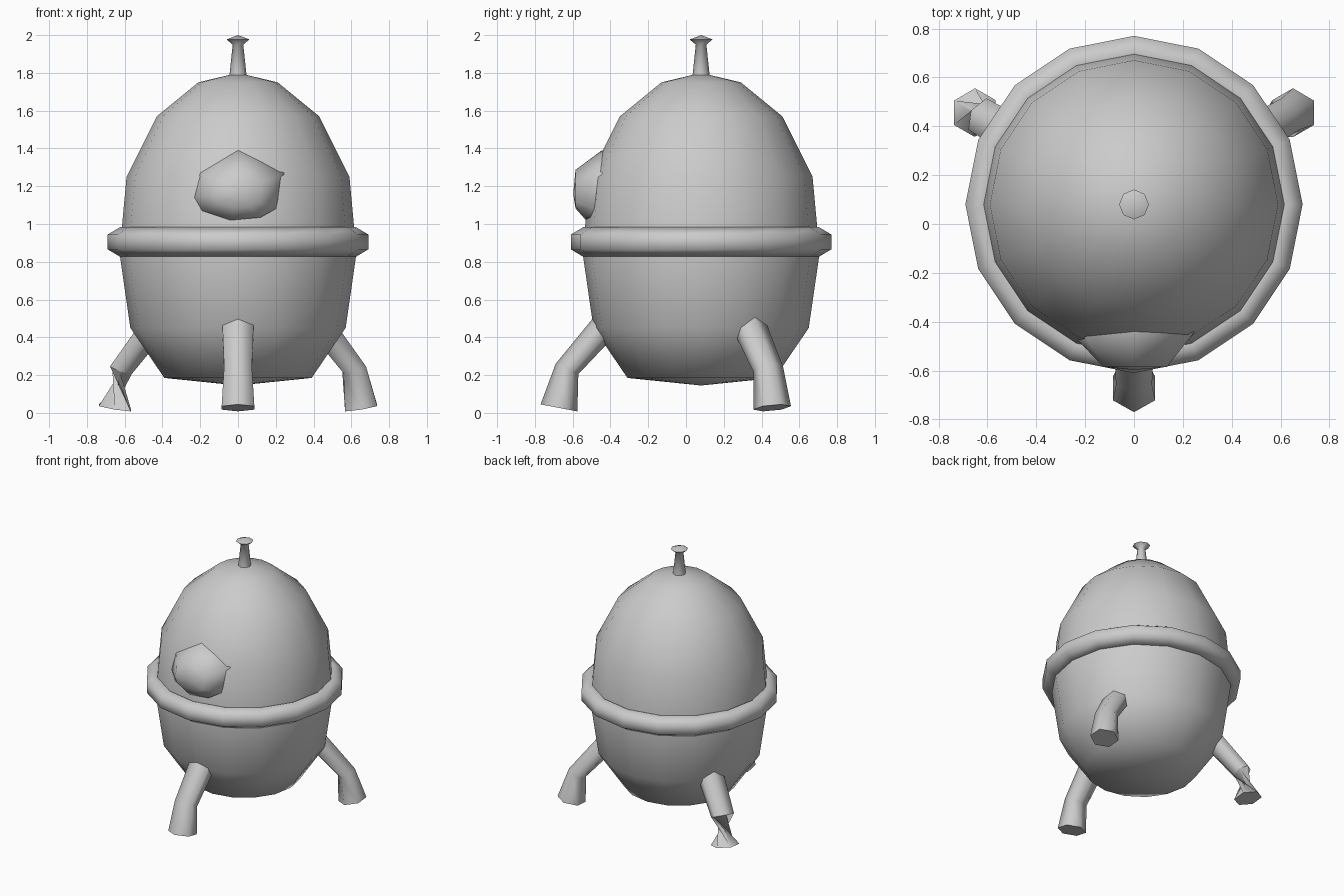
import bpy, bmesh
from math import pi, sin, cos, radians
from mathutils import Matrix, Vector

cube = bpy.data.objects.get("Cube")
if cube:
    bpy.data.objects.remove(cube)

grey = bpy.data.materials.new("plain grey")
grey.use_nodes = True
grey.diffuse_color = (0.6, 0.6, 0.6, 1)
grey.node_tree.nodes["Principled BSDF"].inputs["Base Color"].default_value = (0.6, 0.6, 0.6, 1)

AXIS = Vector((0, 0.08, 0))  # vertical axis of the egg


def loft(name, rings, closed=False, caps=(True, True), twist_at=None):
    """Skin equal-length rings of points; twist_at crosses that span half a turn."""
    bm = bmesh.new()
    loops = [[bm.verts.new(p) for p in ring] for ring in rings]
    n = len(loops[0])
    spans = len(loops) if closed else len(loops) - 1
    for i in range(spans):
        a, b = loops[i], loops[(i + 1) % len(loops)]
        shift = n // 2 if i == twist_at else 0
        for k in range(n):
            bm.faces.new((a[k], a[(k + 1) % n], b[(k + 1 + shift) % n], b[(k + shift) % n]))
    if not closed:
        for use, loop in zip(caps, (loops[0], loops[-1])):
            if use:
                bm.faces.new(loop)
    bmesh.ops.remove_doubles(bm, verts=bm.verts, dist=0.0005)
    bmesh.ops.recalc_face_normals(bm, faces=bm.faces)
    mesh = bpy.data.meshes.new(name)
    bm.to_mesh(mesh)
    bm.free()
    mesh.materials.append(grey)
    obj = bpy.data.objects.new(name, mesh)
    bpy.context.collection.objects.link(obj)
    bpy.ops.object.select_all(action="DESELECT")
    obj.select_set(True)
    bpy.context.view_layer.objects.active = obj
    bpy.ops.object.shade_smooth_by_angle(angle=radians(75))
    return obj


def circle(r, z, sides):
    return [AXIS + Vector((r * cos(2 * pi * k / sides), r * sin(2 * pi * k / sides), z))
            for k in range(sides)]


def lathe(name, profile, sides, closed=False):
    return loft(name, [circle(r, z, sides) for r, z in profile], closed, (False, False))


# Egg-shaped body
lathe("body", [(0, 0.145), (0.39, 0.185), (0.57, 0.45), (0.625, 0.83), (0.615, 0.98),
               (0.59, 1.25), (0.43, 1.57), (0.21, 1.75), (0, 1.8)], 16)

# Hexagonal-section belt
lathe("belt", [(0.625 + 0.075 * cos(a), 0.905 + 0.078 * sin(a))
               for a in (radians(30 + 60 * k) for k in range(6))], 16, closed=True)

# Antenna with a flared tip
lathe("antenna", [(0, 1.77), (0.046, 1.78), (0.028, 1.95), (0.061, 1.977), (0, 2.0)], 8)

# Bulging window: rim sunk in the shell, smaller flat front
rim = [(0, 1.39), (0.245, 1.27), (0.2, 1.08), (0.12, 1.035), (-0.04, 1.02),
       (-0.19, 1.07), (-0.23, 1.14), (-0.2, 1.27)]
rim_depth = (-0.445, -0.445, -0.49, -0.53, -0.53, -0.49, -0.475, -0.465)
sunk = [Vector((x, y + 0.05, z)) for (x, z), y in zip(rim, rim_depth)]
edge = [Vector((x, y, z)) for (x, z), y in zip(rim, rim_depth)]
front = [Vector((x * 0.55, -0.585, 1.16 + (z - 1.16) * 0.55)) for x, z in rim]
nose = [Vector((0, -0.597, 1.16))] * len(rim)
loft("window", [sunk, edge, front, nose], caps=(True, False))


# Three bent legs, each ring set by its outer and inner (radius, height) and half width
def leg(name, angle, twist_at=None):
    turn = Matrix.Rotation(radians(angle), 3, "Z")
    rings = []
    for (ro, zo), (ri, zi), w in (((0.50, 0.59), (0.38, 0.49), 0.1),
                                  ((0.77, 0.26), (0.65, 0.205), 0.085),
                                  ((0.85, 0.045), (0.655, 0.008), 0.1)):
        ring = []
        for k in range(6):
            c, s = cos(k * pi / 3), sin(k * pi / 3)
            p = Vector(((ro + ri) / 2 + c * (ro - ri) / 2, s * w, (zo + zi) / 2 + c * (zo - zi) / 2))
            ring.append(AXIS + turn @ p)
        rings.append(ring)
    return loft(name, rings, twist_at=twist_at)


leg("front_leg", -90)
leg("back_left_leg", 30)
leg("back_right_leg", 150, twist_at=1)
